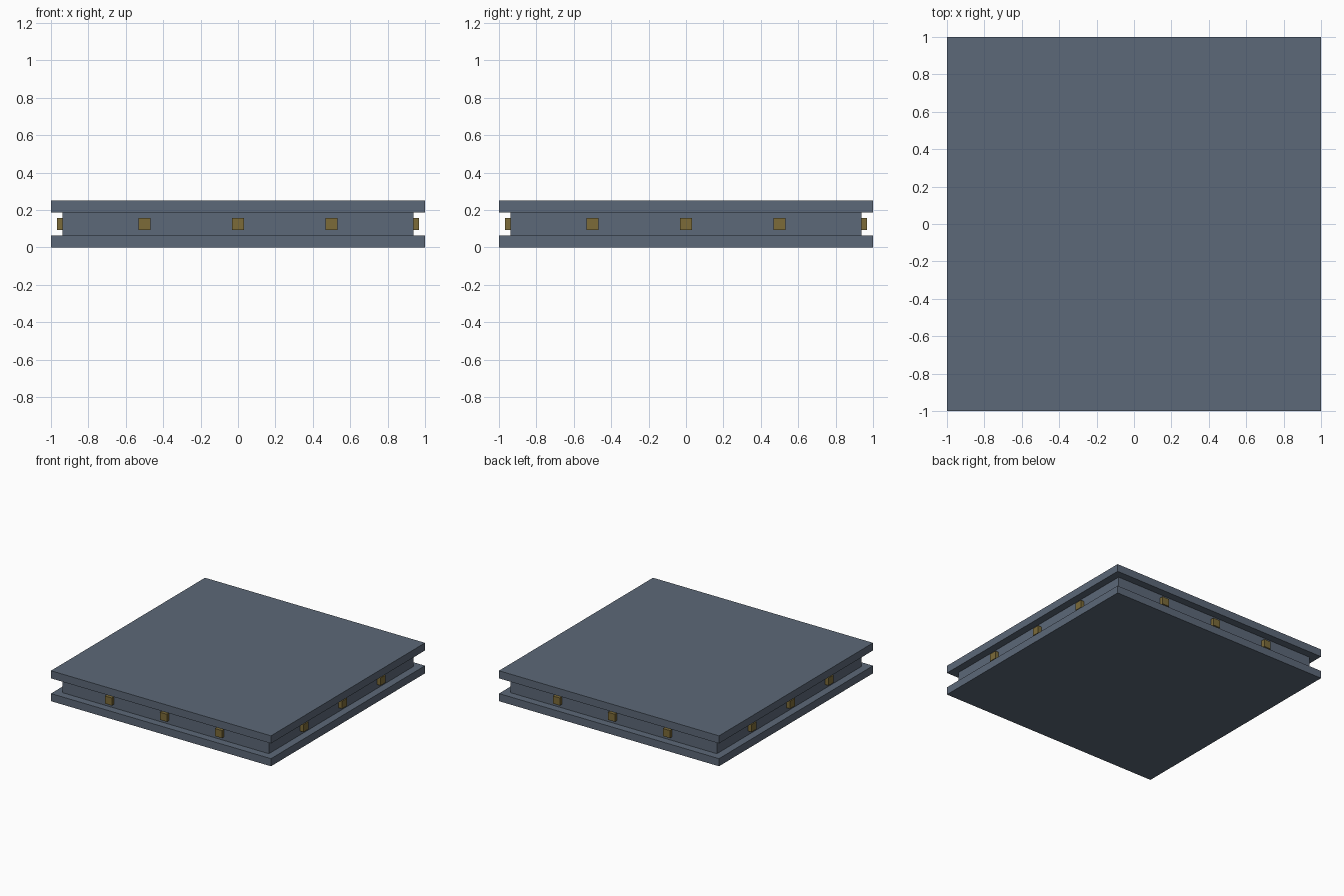
import bpy

if "Cube" in bpy.data.objects:
    bpy.data.objects.remove(bpy.data.objects["Cube"])


def material(name, rgb):
    m = bpy.data.materials.new(name)
    lin = [(c / 255 / 12.92 if c / 255 <= 0.04045 else ((c / 255 + 0.055) / 1.055) ** 2.4) for c in rgb]
    m.diffuse_color = (*lin, 1)
    m.use_nodes = True
    m.node_tree.nodes["Principled BSDF"].inputs["Base Color"].default_value = m.diffuse_color
    return m


slate = material("slate blue grey", (92, 104, 120))
brass = material("dull brass", (124, 107, 57))


def box(name, centre, size, mat):
    bpy.ops.mesh.primitive_cube_add(size=1, location=centre)
    o = bpy.context.object
    o.name = name
    o.scale = size
    bpy.ops.object.transform_apply(location=False, rotation=False, scale=True)
    o.data.materials.append(mat)
    return o


# Two wide plates with a recessed core between them
box("bottom_plate", (0, 0, 0.03125), (2, 2, 0.0625), slate)
box("core", (0, 0, 0.125), (1.875, 1.875, 0.125), slate)
box("top_plate", (0, 0, 0.21875), (2, 2, 0.0625), slate)

# Three small studs in the groove on each side
t = 0.03125
d = 0.9375 + t / 2
for i in (-0.5, 0, 0.5):
    for s in (-1, 1):
        box("stud_x", (s * d, i, 0.125), (t, 0.0625, 0.0625), brass)
        box("stud_y", (i, s * d, 0.125), (0.0625, t, 0.0625), brass)
